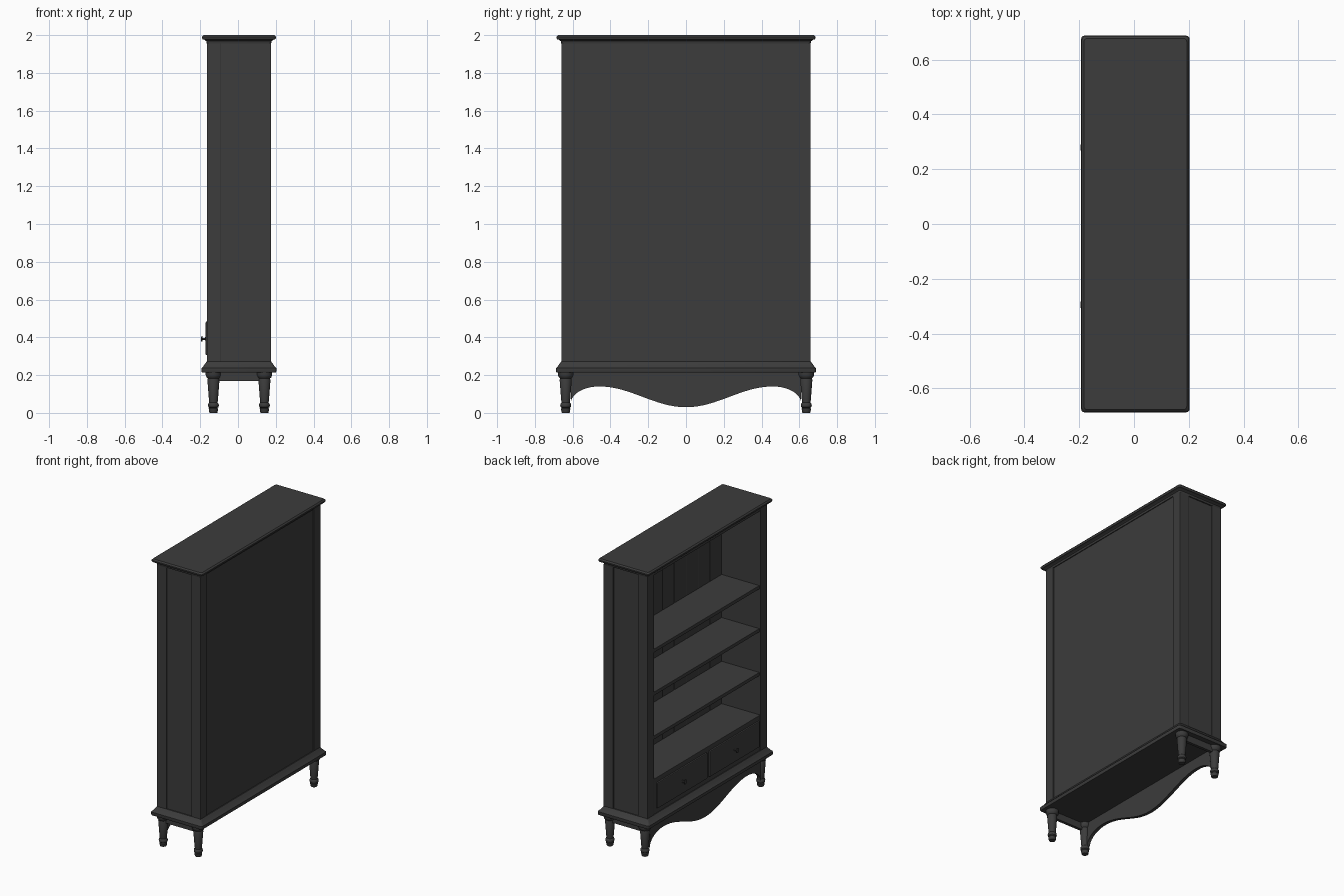
import bpy, bmesh, math
from mathutils import Vector

if "Cube" in bpy.data.objects:
    bpy.data.objects.remove(bpy.data.objects["Cube"])

paint = bpy.data.materials.new("charcoal_paint")
paint.diffuse_color = (0.045, 0.045, 0.045, 1)
paint.use_nodes = True
paint.node_tree.nodes["Principled BSDF"].inputs["Base Color"].default_value = paint.diffuse_color


def finish(name, bm, smooth=False):
    bmesh.ops.recalc_face_normals(bm, faces=bm.faces[:])
    me = bpy.data.meshes.new(name)
    bm.to_mesh(me)
    bm.free()
    me.materials.append(paint)
    ob = bpy.data.objects.new(name, me)
    bpy.context.collection.objects.link(ob)
    if smooth:
        bpy.ops.object.select_all(action='DESELECT')
        ob.select_set(True)
        bpy.context.view_layer.objects.active = ob
        bpy.ops.object.shade_smooth_by_angle(angle=math.radians(35))
    return ob


def box(name, x0, x1, y0, y1, z0, z1, bevel=0.0):
    bm = bmesh.new()
    bmesh.ops.create_cube(bm, size=1)
    for v in bm.verts:
        v.co = Vector(((x0 + x1) / 2 + v.co.x * (x1 - x0),
                       (y0 + y1) / 2 + v.co.y * (y1 - y0),
                       (z0 + z1) / 2 + v.co.z * (z1 - z0)))
    ob = finish(name, bm)
    if bevel:
        mod = ob.modifiers.new("bevel", 'BEVEL')
        mod.width, mod.segments = bevel, 2
    return ob


def loft(name, rings):
    bm = bmesh.new()
    loops = [[bm.verts.new(p) for p in ring] for ring in rings]
    n = len(loops[0])
    for a, b in zip(loops, loops[1:]):
        for i in range(n):
            bm.faces.new((a[i], a[(i + 1) % n], b[(i + 1) % n], b[i]))
    bm.faces.new(loops[0][::-1])
    bm.faces.new(loops[-1])
    return finish(name, bm, True)


def lathe(name, profile, loc, n=24):
    ob = loft(name, [[(r * math.cos(2 * math.pi * i / n), r * math.sin(2 * math.pi * i / n), z)
                      for i in range(n)] for r, z in profile])
    ob.location = loc
    return ob


def moulding(name, profile):
    # Profile is (overhang beyond the case, z), swept around the rounded case outline
    rings = []
    for out, z in profile:
        ring, r = [], 0.012
        for k, (sx, sy) in enumerate(((1, 1), (-1, 1), (-1, -1), (1, -1))):
            for j in range(4):
                a = math.pi / 2 * (k + j / 3)
                ring.append((0.005 + sx * (0.17 + out - r) + r * math.cos(a),
                             sy * (0.66 + out - r) + r * math.sin(a), z))
        rings.append(ring)
    return loft(name, rings)


# Cornice and base mouldings
moulding("cornice", [(0.0, 1.955), (0.003, 1.968), (0.012, 1.975), (0.022, 1.978),
                     (0.026, 1.985), (0.026, 1.991), (0.018, 2.0)])
moulding("base_moulding", [(0.026, 0.215), (0.028, 0.22), (0.028, 0.238), (0.02, 0.245),
                           (0.008, 0.262), (0.0, 0.273)])

# Turned leg profile
leg_profile = [(0.02, 0), (0.022, 0.004), (0.025, 0.022), (0.021, 0.026), (0.027, 0.031),
               (0.029, 0.040), (0.027, 0.049), (0.022, 0.054), (0.024, 0.07), (0.032, 0.175),
               (0.029, 0.182), (0.036, 0.188), (0.041, 0.2), (0.041, 0.217)]

for s, side in ((-1, "left"), (1, "right")):
    y0, y1 = sorted((s * 0.587, s * 0.66))
    # Corner posts and recessed side panel
    box(side + "_front_post", -0.165, -0.09, y0, y1, 0.265, 1.96, 0.004)
    box(side + "_back_post", 0.10, 0.175, y0, y1, 0.265, 1.96, 0.004)
    p0, p1 = sorted((s * 0.588, s * 0.652))
    box(side + "_side_panel", -0.095, 0.105, p0, p1, 0.265, 1.96)
    # Straight rail between the legs
    r0, r1 = sorted((s * 0.63, s * 0.65))
    box(side + "_leg_rail", -0.10, 0.11, r0, r1, 0.168, 0.22)
    for x, end in ((-0.13, "front"), (0.14, "back")):
        lathe(f"{side}_{end}_leg", leg_profile, (x, s * 0.637, 0))

# Back panel, with raised boards on the inside face
box("back_panel", 0.145, 0.169, -0.59, 0.59, 0.265, 1.96)
boards = 9
w = 1.176 / boards
for i in range(boards):
    y = -0.588 + i * w
    box("back_board", 0.135, 0.148, y, y + w, 0.5, 1.955, 0.004)

# Shelves, with the lowest one covering the drawers
for z in (1.42, 1.12, 0.815):
    box("shelf", -0.155, 0.14, -0.588, 0.588, z - 0.025, z, 0.003)
box("drawer_top", -0.162, 0.14, -0.588, 0.588, 0.497, 0.52, 0.003)
box("top_rail", -0.16, -0.14, -0.588, 0.588, 1.94, 1.96)

# Drawers, their surround and knobs
box("drawer_surround", -0.16, -0.13, -0.588, 0.588, 0.265, 0.5)
knob_profile = [(0.011, 0), (0.011, 0.003), (0.005, 0.005), (0.005, 0.017),
                (0.014, 0.019), (0.016, 0.021), (0.014, 0.024), (0.006, 0.0255)]
for y in (0.28, -0.295):
    box("drawer_front", -0.171, -0.15, y - 0.276, y + 0.276, 0.305, 0.485, 0.006)
    knob = lathe("drawer_knob", knob_profile, (-0.17, y, 0.392), 16)
    knob.rotation_euler = (0, -math.pi / 2, 0)


# Scalloped front apron
def apron_edge(y):
    a = abs(y)
    if a <= 0.46:
        return 0.03 + 0.055 * (1 - math.cos(math.pi * a / 0.46))
    return 0.05 + 0.09 * math.sqrt(max(0, 1 - ((a - 0.46) / 0.15) ** 2))


ys = [0.61 * math.sin(math.pi / 2 * i / 32) for i in range(-32, 33)]
outline = [(y, apron_edge(y)) for y in ys] + [(0.61, 0.22), (-0.61, 0.22)]
loft("front_apron", [[(x, y, z) for y, z in outline] for x in (-0.148, -0.126)])
